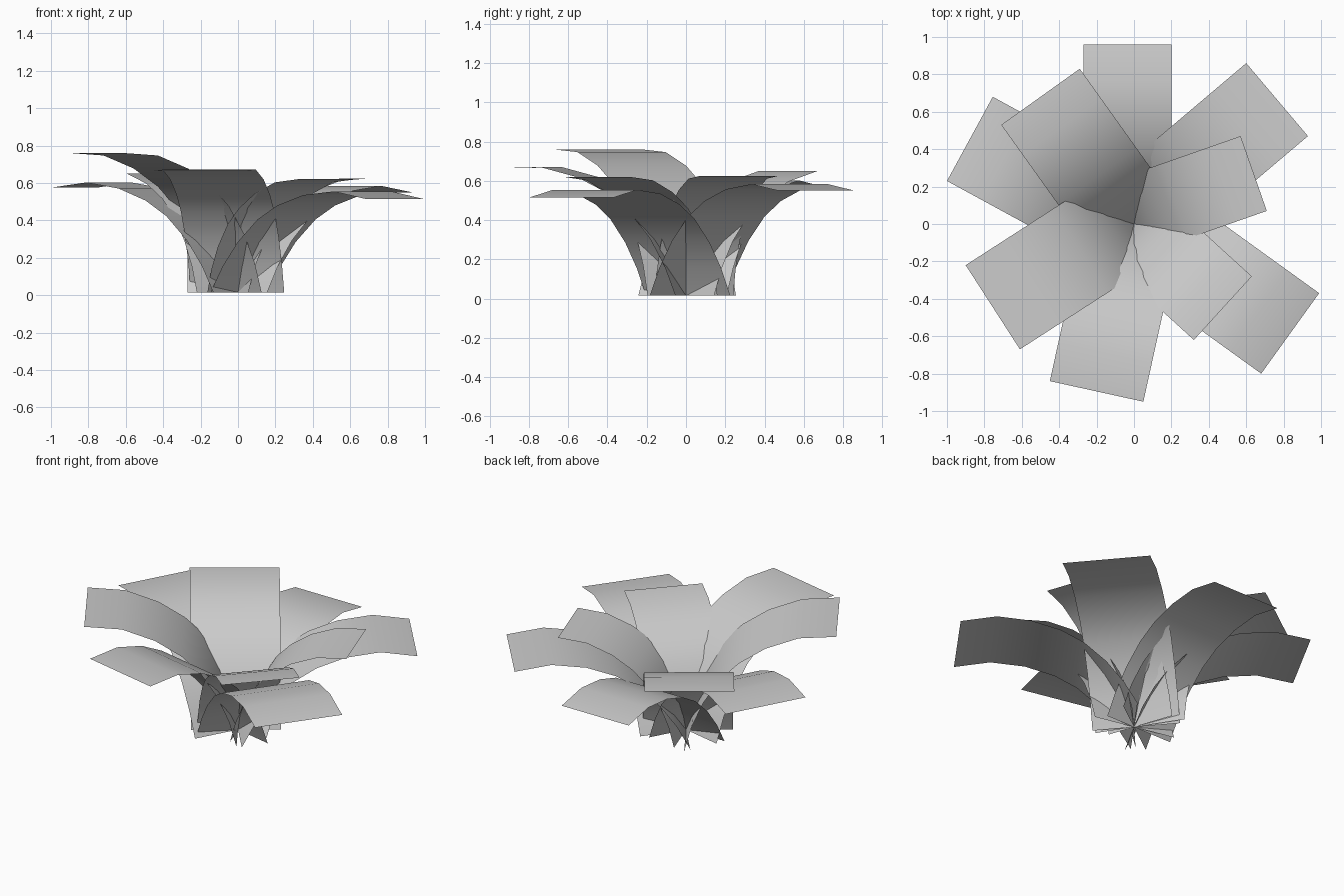
import bpy, bmesh
from mathutils import Vector

if "Cube" in bpy.data.objects:
    bpy.data.objects.remove(bpy.data.objects["Cube"])

# Side profile of one bent leaf card (outward, up), from root to tip
PROFILE = [(0, 0), (0.08, 0.14), (0.18, 0.27), (0.31, 0.39), (0.44, 0.465),
           (0.61, 0.52), (0.81, 0.54), (1.02, 0.50)]
ROOT_Z = 0.015

# Leaf tips: left and right corners seen from above, tip height
LEAVES = [
    ((0.20, 0.96), (-0.27, 0.96), 0.48),
    ((-0.29, 0.83), (-0.71, 0.53), 0.65),
    ((-0.755, 0.68), (-1.00, 0.23), 0.575),
    ((-0.90, -0.22), (-0.61, -0.67), 0.76),
    ((-0.45, -0.84), (0.05, -0.95), 0.665),
    ((0.68, -0.80), (0.99, -0.37), 0.515),
    ((0.32, -0.62), (0.63, -0.28), 0.62),
    ((0.71, 0.07), (0.57, 0.47), 0.625),
    ((0.93, 0.47), (0.60, 0.86), 0.55),
]


def add_leaf(index, corner_a, corner_b, tip_z):
    a, b = Vector(corner_a), Vector(corner_b)
    half = (b - a) / 2
    mid = (a + b) / 2
    out = Vector((half.y, -half.x)).normalized()
    reach = mid.dot(out)
    root = mid - out * reach              # sideways offset of the leaf axis
    # turn and scale the shared profile so that it ends at the tip
    turn = complex(reach, tip_z - ROOT_Z) / complex(*PROFILE[-1])
    bm = bmesh.new()
    rows = []
    for r, z in PROFILE:
        p = complex(r, z) * turn
        c = root + out * p.real
        rows.append([bm.verts.new((*(c + half * s), ROOT_Z + p.imag))
                     for s in (-1, 1)])
    for lo, hi in zip(rows, rows[1:]):
        bm.faces.new((lo[0], lo[1], hi[1], hi[0]))
    bmesh.ops.recalc_face_normals(bm, faces=bm.faces)
    bm.normal_update()
    if sum(f.normal.z for f in bm.faces) < 0:
        bmesh.ops.reverse_faces(bm, faces=bm.faces)
    for f in bm.faces:
        f.smooth = True
    mesh = bpy.data.meshes.new(f"leaf_{index}")
    bm.to_mesh(mesh)
    bm.free()
    bpy.context.collection.objects.link(bpy.data.objects.new(f"leaf_{index}", mesh))


# Rosette of leaves
for i, leaf in enumerate(LEAVES, 1):
    add_leaf(i, *leaf)
